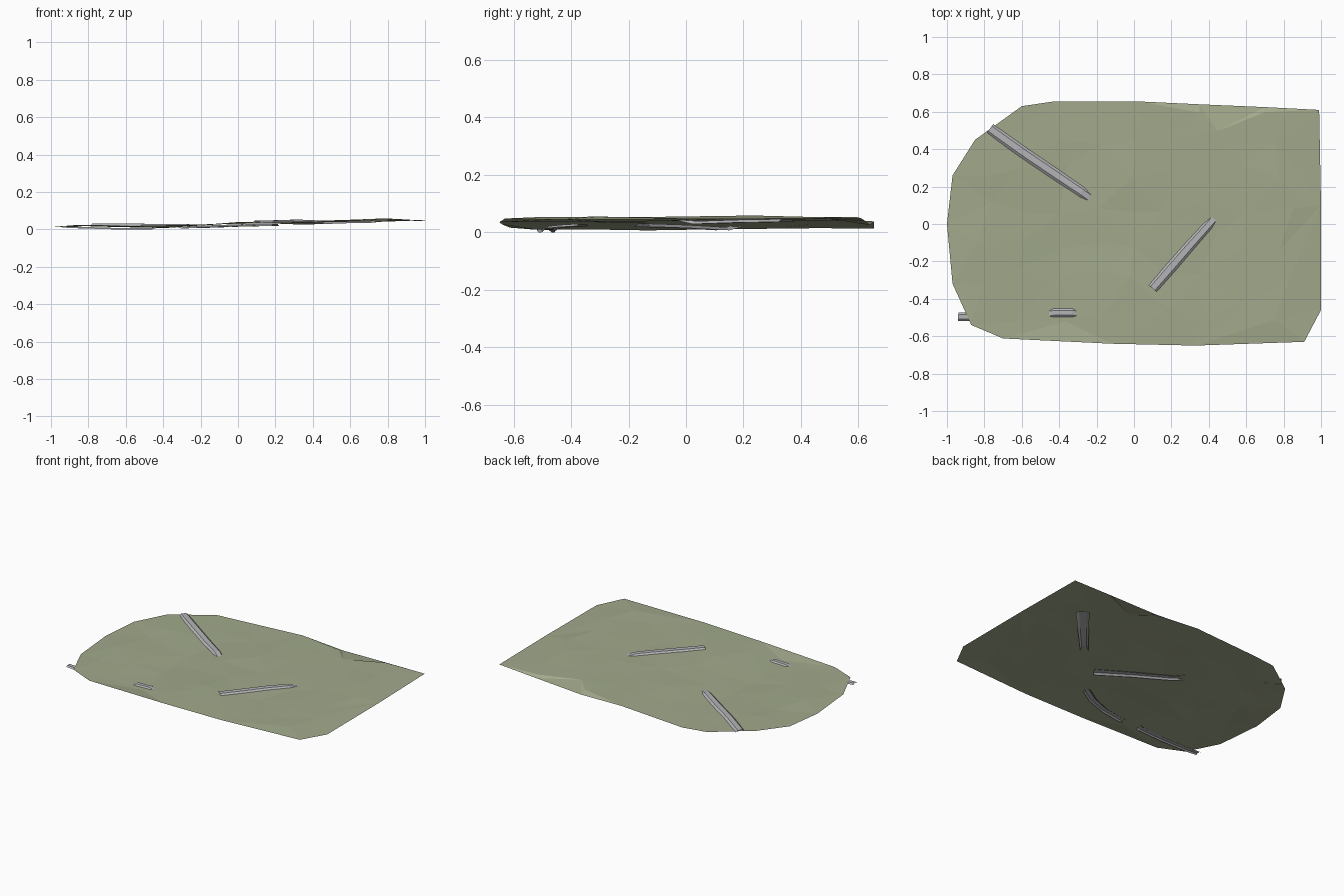
import bpy, bmesh, random
from mathutils import Vector, geometry
from mathutils.bvhtree import BVHTree

if "Cube" in bpy.data.objects:
    bpy.data.objects.remove(bpy.data.objects["Cube"])

random.seed(4)


def material(name, rgb):
    m = bpy.data.materials.new(name)
    m.diffuse_color = (*rgb, 1)
    m.use_nodes = True
    m.node_tree.nodes["Principled BSDF"].inputs["Base Color"].default_value = m.diffuse_color
    return m


OLIVE = material("olive cloth", (0.36, 0.40, 0.26))
GREY = material("pale grey", (0.46, 0.46, 0.48))


def add_object(name, bm, mat):
    me = bpy.data.meshes.new(name)
    bm.to_mesh(me)
    me.materials.append(mat)
    ob = bpy.data.objects.new(name, me)
    bpy.context.collection.objects.link(ob)
    return ob


# Height of the crumpled sheet along x
PROFILE = [(-1, .012), (-.85, .023), (-.4, .010), (-.05, .035),
           (.3, .037), (.8, .056), (1, .046)]


def height(x, y):
    z = PROFILE[-1][1]
    for (x0, z0), (x1, z1) in zip(PROFILE, PROFILE[1:]):
        if x <= x1:
            z = z0 + (z1 - z0) * (x - x0) / (x1 - x0)
            break
    z += 0.004 * y
    if y > 0.62 and 0.1 < x < 0.9:      # drooping back edge
        z -= 0.016
    return z


# Sheet: irregular outline, filled with jittered facets
OUTLINE = [(-1, 0), (-.97, -.32), (-.87, -.54), (-.7, -.612), (-.12, -.64),
           (.33, -.65), (.91, -.63), (1, -.46), (1, .1), (.99, .61),
           (.7, .625), (.35, .64), (.03, .655), (-.43, .655), (-.6, .63),
           (-.85, .45), (-.97, .26)]
pts = [Vector(p) for p in OUTLINE]
n = len(pts)
pts += [Vector((.35, .595)), Vector((.7, .598))]
for i in range(9):
    for j in range(6):
        x = -.8 + .2 * i + random.uniform(-.05, .05)
        y = -.48 + .19 * j + random.uniform(-.05, .05)
        if not (x < -.65 and abs(y) > .38):
            pts.append(Vector((x, y)))
verts, _, faces, *_ = geometry.delaunay_2d_cdt(pts, [], [list(range(n))], 1, 1e-5)
bm = bmesh.new()
vs = []
for k, v in enumerate(verts):
    wobble = 0 if k < n else random.uniform(-.003, .003)
    vs.append(bm.verts.new((v.x, v.y, height(v.x, v.y) + wobble)))
for f in faces:
    bm.faces.new([vs[i] for i in f])
bm.normal_update()
for f in bm.faces:
    if f.normal.z < 0:
        f.normal_flip()
tree = BVHTree.FromBMesh(bm)
add_object("crumpled_sheet", bm, OLIVE)
bm.free()


def sheet_z(x, y):
    hit = tree.ray_cast(Vector((x, y, 1)), Vector((0, 0, -1)))[0]
    return hit.z if hit else 0.018


# Strips: ridged channels weaving above and below the sheet
def strip(name, stations, thick):
    """stations: x, y, width, offset of the rim from the sheet"""
    bm = bmesh.new()
    rows = []
    for i, (x, y, w, off) in enumerate(stations):
        a = Vector(stations[max(i - 1, 0)][:2])
        b = Vector(stations[min(i + 1, len(stations) - 1)][:2])
        d = (b - a).normalized()
        side = Vector((-d.y, d.x))
        row = []
        for s, up in ((.5, 0), (.28, thick), (-.28, thick), (-.5, 0)):
            p = Vector((x, y)) + side * s * w
            z = max(0, sheet_z(x, y) + off + up)
            row.append(bm.verts.new((p.x, p.y, z)))
        rows.append(row)
    for r, q in zip(rows, rows[1:]):
        for k in range(3):
            bm.faces.new((r[k], r[k + 1], q[k + 1], q[k]))
    bm.normal_update()
    for f in bm.faces:
        if f.normal.z < 0:
            f.normal_flip()
    add_object(name, bm, GREY)
    bm.free()


strip("long_strip", [(-.77, .51, .06, .002), (-.6, .388, .06, .003),
                     (-.42, .266, .06, .003), (-.28, .172, .055, .001),
                     (-.22, .128, .055, -.015), (0, -.015, .06, -.017),
                     (.2, -.15, .07, -.018)], .011)
strip("middle_strip", [(.1, -.345, .055, .001), (.2, -.23, .058, .003),
                       (.3, -.115, .055, .003), (.39, -.015, .05, .001),
                       (.44, .042, .055, -.014), (.58, .2, .07, -.016),
                       (.71, .35, .085, -.018)], .010)
strip("front_strip", [(-.94, -.495, .045, -.008), (-.87, -.497, .045, -.012),
                      (-.65, -.49, .045, -.013), (-.46, -.48, .045, -.010),
                      (-.43, -.475, .045, .001), (-.33, -.475, .045, .001),
                      (-.30, -.478, .045, -.011), (-.15, -.465, .045, -.014),
                      (-.02, -.42, .05, -.015), (.08, -.36, .05, -.015)], .008)
